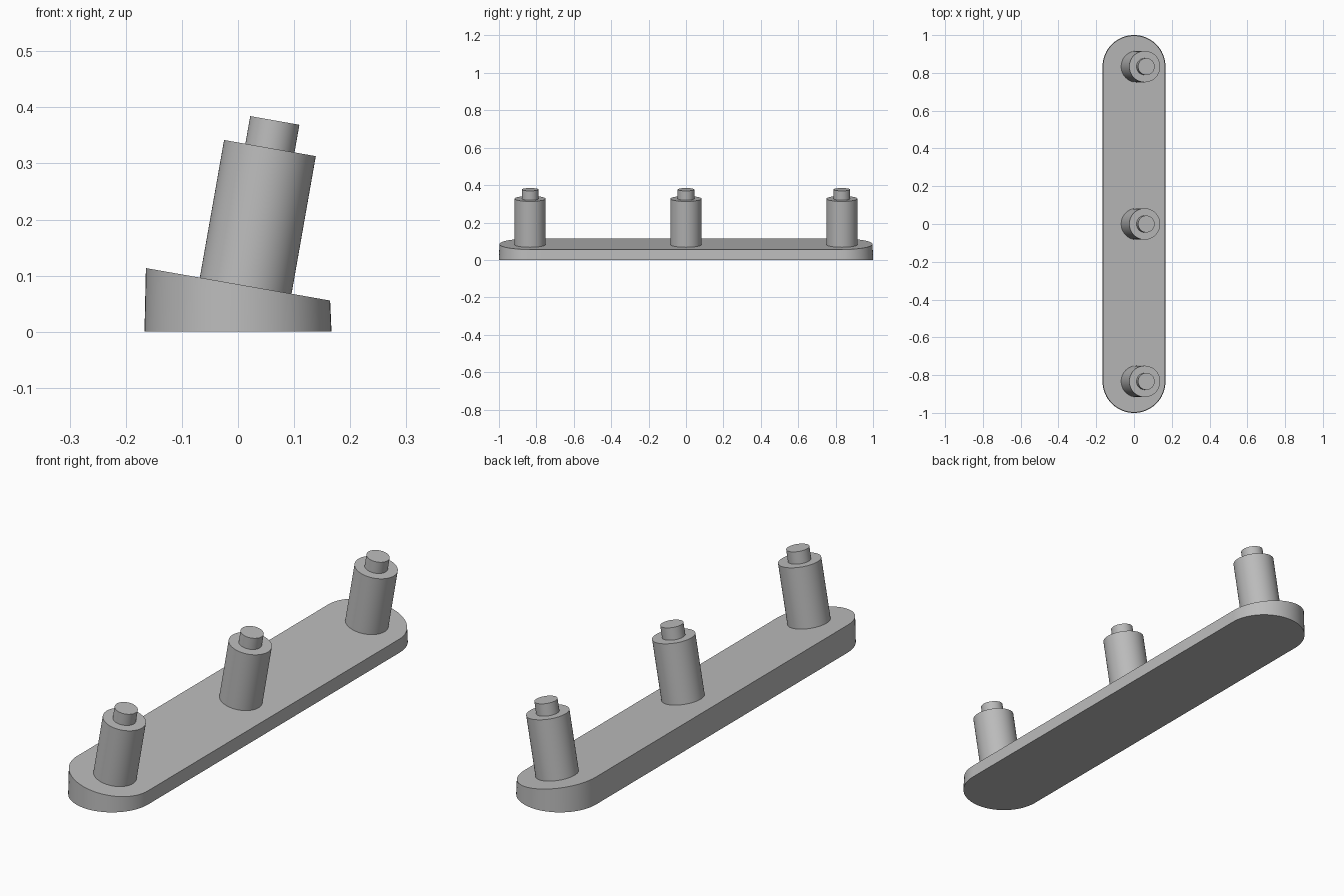
import bpy, bmesh, math
from mathutils import Matrix, Vector

TILT = math.radians(10)
RADIUS, END_Y = 0.1667, 0.8333
MID_Z = 0.0845

cube = bpy.data.objects.get("Cube")
if cube:
    bpy.data.objects.remove(cube, do_unlink=True)

# Single grey material
grey = bpy.data.materials.new("plain_grey")
grey.use_nodes = True
colour = (0.5, 0.5, 0.5, 1)
grey.diffuse_color = colour
grey.node_tree.nodes["Principled BSDF"].inputs["Base Color"].default_value = colour


def finish(bm, name):
    bmesh.ops.recalc_face_normals(bm, faces=bm.faces)
    mesh = bpy.data.meshes.new(name)
    bm.to_mesh(mesh)
    bm.free()
    mesh.materials.append(grey)
    obj = bpy.data.objects.new(name, mesh)
    bpy.context.collection.objects.link(obj)
    bpy.ops.object.select_all(action='DESELECT')
    obj.select_set(True)
    bpy.context.view_layer.objects.active = obj
    bpy.ops.object.shade_smooth_by_angle(angle=math.radians(30))
    return obj


def stadium(radius, steps=32):
    points = []
    for side in (1, -1):
        for i in range(steps + 1):
            a = math.pi * i / steps
            points.append((side * radius * math.cos(a),
                           side * (END_Y + radius * math.sin(a))))
    return points


def slope_z(x):
    return MID_Z - math.tan(TILT) * x


# Base plate: rounded ends, slightly drafted walls and a sloping top
bm = bmesh.new()
lower = [bm.verts.new((x, y, 0)) for x, y in stadium(RADIUS)]
upper = [bm.verts.new((x, y, slope_z(x))) for x, y in stadium(RADIUS - 0.0025)]
bm.faces.new(lower[::-1])
bm.faces.new(upper)
for i in range(len(lower)):
    j = (i + 1) % len(lower)
    bm.faces.new((lower[i], lower[j], upper[j], upper[i]))
finish(bm, "base_plate")

# Stepped pegs, square to the sloping top: (radius, height) profile
PROFILE = [(0.083, -0.002), (0.083, 0.249), (0.0445, 0.249), (0.0445, 0.299)]


def peg(name, y, segments=64):
    bm = bmesh.new()
    rings = []
    for r, h in PROFILE:
        rings.append([bm.verts.new((r * math.cos(2 * math.pi * i / segments),
                                    r * math.sin(2 * math.pi * i / segments), h))
                      for i in range(segments)])
    for a, b in zip(rings, rings[1:]):
        for i in range(segments):
            j = (i + 1) % segments
            bm.faces.new((a[i], a[j], b[j], b[i]))
    bm.faces.new(rings[0][::-1])
    bm.faces.new(rings[-1])
    foot_x = 0.0137
    place = Matrix.Translation(Vector((foot_x, y, slope_z(foot_x))))
    bm.transform(place @ Matrix.Rotation(TILT, 4, 'Y'))
    finish(bm, name)


for name, y in (("front_peg", -END_Y), ("middle_peg", 0), ("back_peg", END_Y)):
    peg(name, y)
